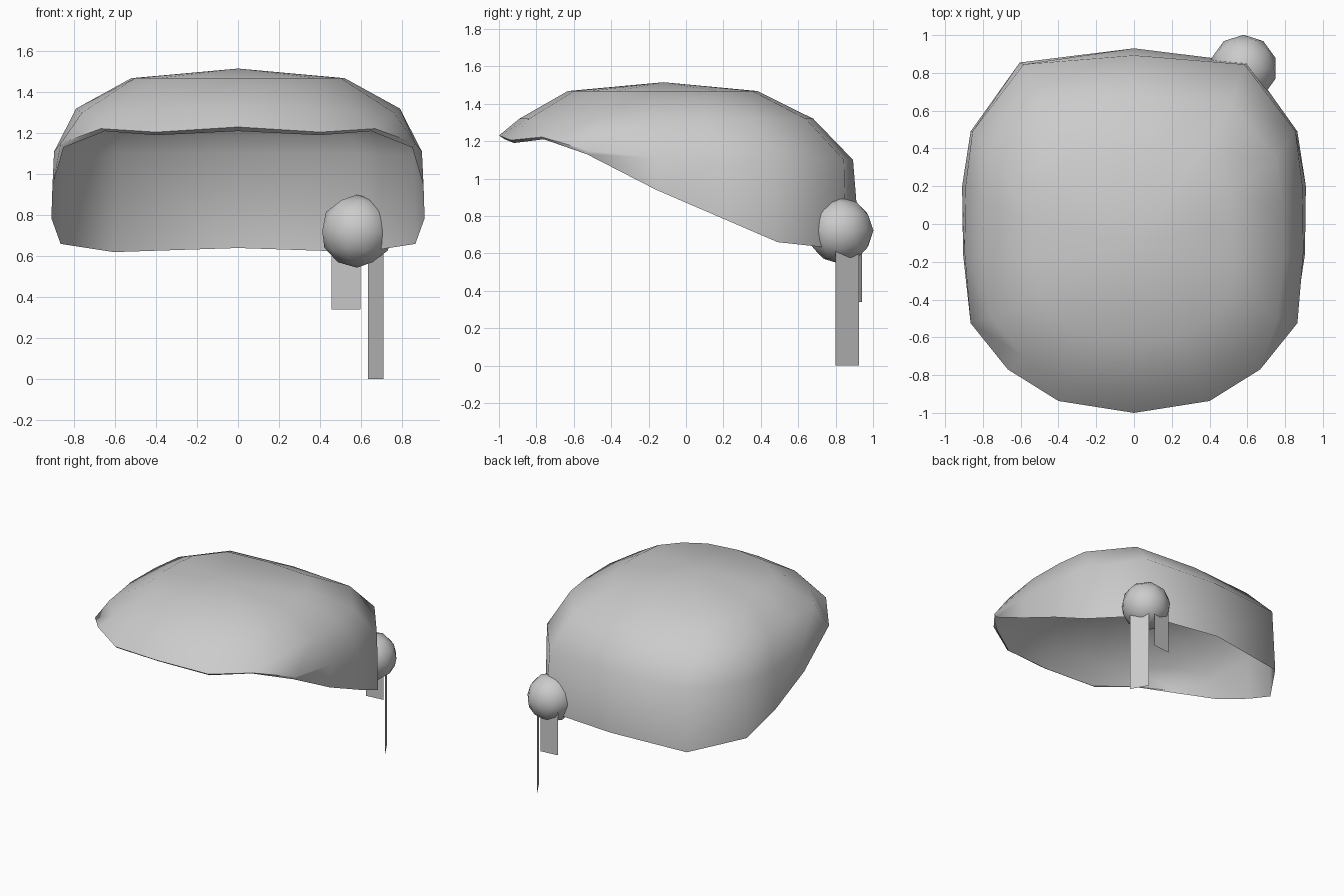
import bpy, bmesh
from math import radians

if "Cube" in bpy.data.objects:
    bpy.data.objects.remove(bpy.data.objects["Cube"])


def finish(name, bm, angle=50):
    bmesh.ops.recalc_face_normals(bm, faces=bm.faces)
    me = bpy.data.meshes.new(name)
    bm.to_mesh(me)
    bm.free()
    ob = bpy.data.objects.new(name, me)
    bpy.context.collection.objects.link(ob)
    bpy.ops.object.select_all(action='DESELECT')
    ob.select_set(True)
    bpy.context.view_layer.objects.active = ob
    bpy.ops.object.shade_smooth_by_angle(angle=radians(angle))
    return ob


def mirror_ring(half):
    # half runs from front centre to back centre on +x
    return half + [(-x, y, z) for x, y, z in half[-2:0:-1]]


# Head cloth: open rim, widest ring, two shrinking crown rings, apex
rim = [(0, -.97, 1.21), (.4, -.92, 1.19), (.65, -.76, 1.21), (.85, -.53, 1.13),
       (.905, -.16, .94), (.91, .2, .785), (.865, .49, .66), (.605, .855, .62), (0, .93, .64)]
side = [(0, -1, 1.23), (.4, -.937, 1.205), (.668, -.77, 1.222), (.865, -.525, 1.15),
        (.897, -.15, 1.11), (.892, .2, 1.09), (.855, .49, 1.09), (.585, .845, 1.10), (0, .893, 1.10)]


def crown(sx, sy, cy, z, drop):
    # drop lowers the two front corner points
    return [(x * sx, cy + (y + .053) * sy, z - (drop if i in (2, 3) else 0))
            for i, (x, y, _) in enumerate(side)]


rings = [mirror_ring(r) for r in (rim, side,
         crown(.88, .83, -.105, 1.32, .02), crown(.58, .535, -.125, 1.468, 0))]
bm = bmesh.new()
rows = [[bm.verts.new(p) for p in r] for r in rings]
apex = bm.verts.new((0, -.12, 1.515))
n = len(rows[0])
for a, b in zip(rows, rows[1:]):
    for i in range(n):
        j = (i + 1) % n
        bm.faces.new((a[i], a[j], b[j], b[i]))
for i in range(n):
    bm.faces.new((rows[-1][i], rows[-1][(i + 1) % n], apex))
finish("head_cloth", bm, 80)

# Knot at the back corner
bm = bmesh.new()
bmesh.ops.create_icosphere(bm, subdivisions=2, radius=.178)
bmesh.ops.translate(bm, verts=bm.verts, vec=(.58, .824, .722))
finish("knot", bm, 60)


# Loose cloth tails, single upright sheets between two plan points
def tail(name, a, b, z0, z1):
    bm = bmesh.new()
    bm.faces.new([bm.verts.new(p) for p in ((*a, z0), (*b, z0), (*b, z1), (*a, z1))])
    finish(name, bm, 30)


tail("long_tail", (.709, .798), (.635, .925), 0, .68)
tail("short_tail", (.455, .926), (.597, .941), .34, .68)
